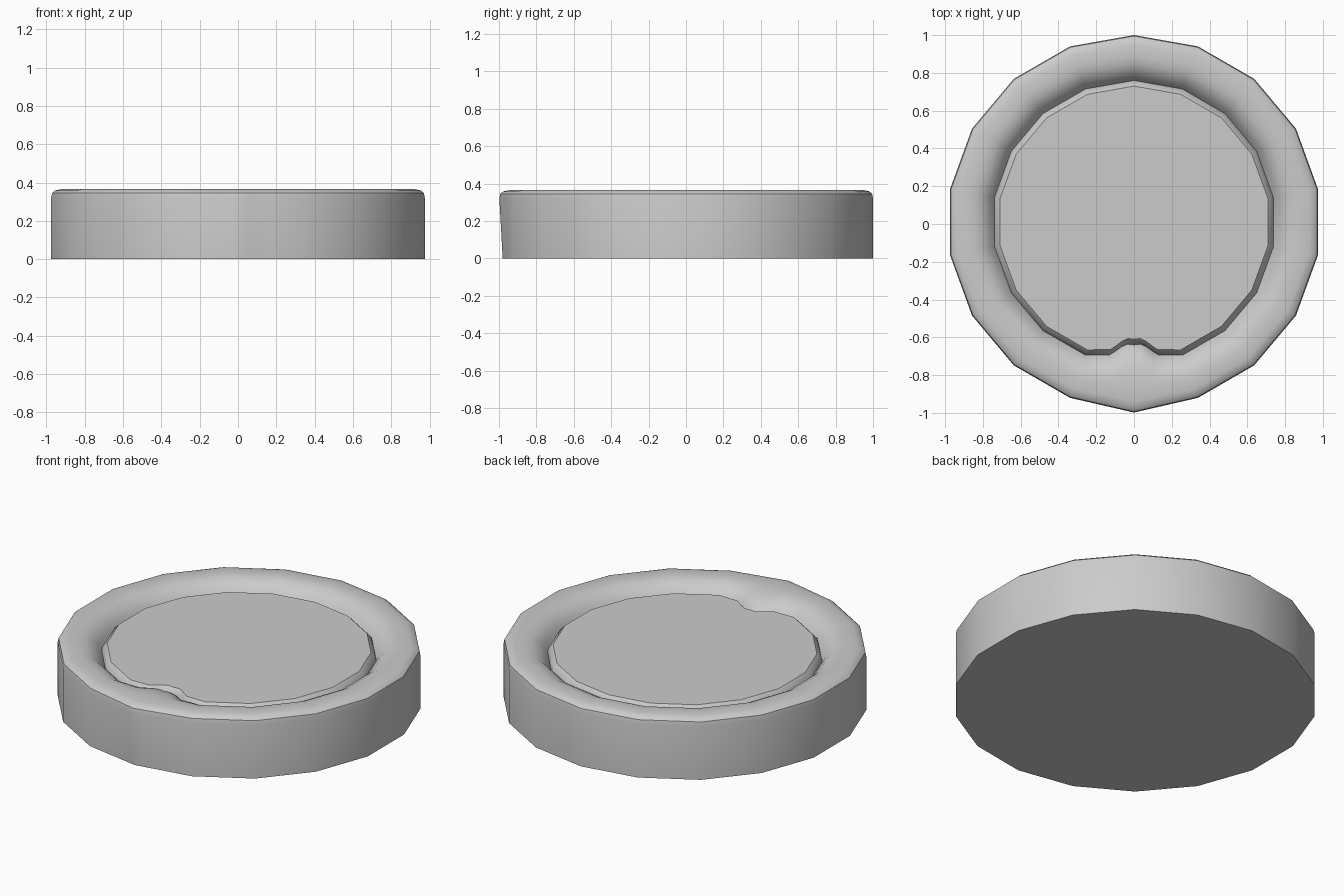
import bpy, bmesh, math

if "Cube" in bpy.data.objects:
    bpy.data.objects.remove(bpy.data.objects["Cube"])

SIDES, CY = 18, 0.01
# steps round the 18-gon; extra columns shape the tongue at the front (step 9)
NOTCH = {0.0: 0.10, 0.13: 0.098, 0.25: 0.08, 0.38: 0.05, 0.5: 0.025}
steps = sorted(set(range(SIDES)) | {9 + s * k for k in NOTCH for s in (-1, 1)})


def corner(i, r):
    a = math.pi / 2 + 2 * math.pi * i / SIDES
    return r * math.cos(a), r * math.sin(a)


def point(t, r, z, tongue, lip):
    """Point on the polygon, pushed inward by the tongue or outward by the lip."""
    i = math.floor(t)
    f = t - i
    (x0, y0), (x1, y1) = corner(i, r), corner(i + 1, r)
    x, y = x0 + (x1 - x0) * f, y0 + (y1 - y0) * f + CY
    off = abs(t - 9)
    dy = NOTCH.get(round(off, 2), 0)
    y += tongue * dy - lip * max(0, 1 - off)
    return x, y, z


def loft(name, profile, cap_first, cap_last):
    bm = bmesh.new()
    rings = [[bm.verts.new(point(t, *p)) for t in steps] for p in profile]
    n = len(steps)
    for a, b in zip(rings, rings[1:]):
        for i in range(n):
            j = (i + 1) % n
            bm.faces.new((a[i], a[j], b[j], b[i]))
    if cap_first:
        bm.faces.new(rings[0][::-1])
    if cap_last:
        bm.faces.new(rings[-1])
    me = bpy.data.meshes.new(name)
    bm.to_mesh(me)
    bm.free()
    ob = bpy.data.objects.new(name, me)
    bpy.context.collection.objects.link(ob)
    bpy.ops.object.select_all(action='DESELECT')
    ob.select_set(True)
    bpy.context.view_layer.objects.active = ob
    bpy.ops.object.shade_smooth_by_angle(angle=math.radians(35))


# outer body with rounded rim falling into the groove: r, z, tongue, lip
loft("rim_body", [
    (0.99, 0.0, 0, 0),
    (0.99, 0.32, 0, 0.018),
    (0.985, 0.345, 0, 0.018),
    (0.97, 0.358, 0, 0.015),
    (0.94, 0.365, 0, 0.01),
    (0.88, 0.366, 0.2, 0),
    (0.84, 0.36, 0.5, 0),
    (0.80, 0.34, 0.85, 0),
    (0.77, 0.31, 1, 0),
    (0.75, 0.28, 1, 0),
], True, False)

# raised centre plate with an outward chamfer
loft("centre_plate", [
    (0.75, 0.28, 1, 0),
    (0.745, 0.30, 1, 0),
    (0.72, 0.325, 1, 0),
], False, True)
